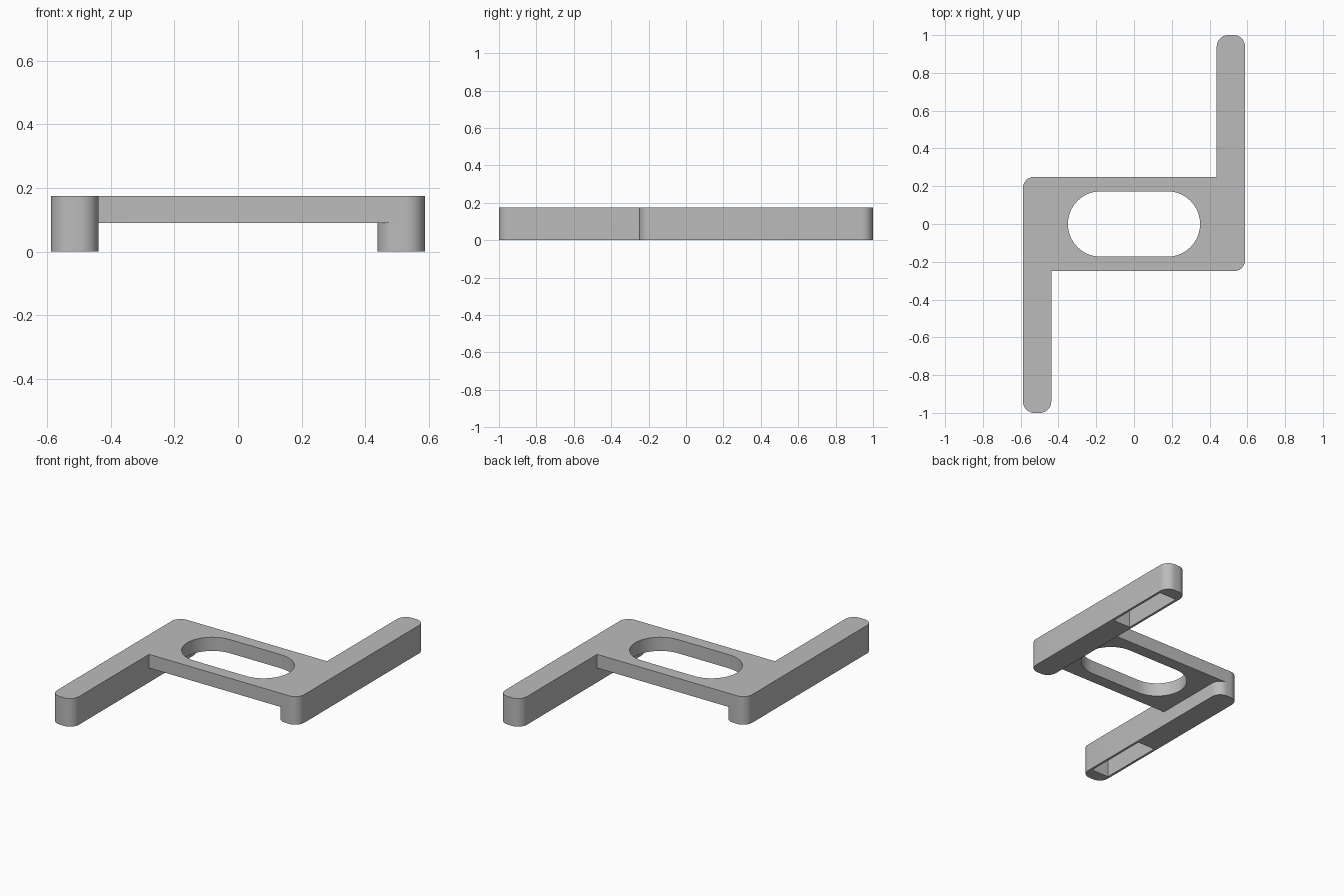
import bpy, bmesh, math

cube = bpy.data.objects.get("Cube")
if cube:
    bpy.data.objects.remove(cube, do_unlink=True)

grey = bpy.data.materials.new("plain grey")
grey.use_nodes = True
GREY = (0.5, 0.5, 0.5, 1)
grey.diffuse_color = GREY
grey.node_tree.nodes["Principled BSDF"].inputs["Base Color"].default_value = GREY

HEIGHT = 0.175
PLATE_BOTTOM = 0.09
BAR_X, BAR_WIDTH = 0.513, 0.15
SEGMENTS = 10


def prism(name, center, size, z0, z1, radius=0):
    """Upright prism with an optionally rounded rectangular outline."""
    hx, hy = size[0] / 2 - radius, size[1] / 2 - radius
    steps = SEGMENTS if radius else 0
    outline = []
    for i, (sx, sy) in enumerate([(1, 1), (-1, 1), (-1, -1), (1, -1)]):
        for k in range(steps + 1):
            a = math.pi / 2 * (i + (k / steps if steps else 0))
            outline.append((center[0] + sx * hx + radius * math.cos(a),
                            center[1] + sy * hy + radius * math.sin(a)))
    bm = bmesh.new()
    base = bm.faces.new([bm.verts.new((x, y, z0)) for x, y in outline])
    new = bmesh.ops.extrude_face_region(bm, geom=[base])["geom"]
    bmesh.ops.translate(bm, vec=(0, 0, z1 - z0),
                        verts=[v for v in new if isinstance(v, bmesh.types.BMVert)])
    bmesh.ops.remove_doubles(bm, verts=bm.verts, dist=1e-5)
    bmesh.ops.recalc_face_normals(bm, faces=bm.faces)
    mesh = bpy.data.meshes.new(name)
    bm.to_mesh(mesh)
    bm.free()
    mesh.materials.append(grey)
    obj = bpy.data.objects.new(name, mesh)
    bpy.context.collection.objects.link(obj)
    return obj


def combine(target, tool, operation):
    """Apply a boolean and discard the helper."""
    tool.hide_render = True
    mod = target.modifiers.new("boolean", "BOOLEAN")
    mod.operation, mod.object, mod.solver = operation, tool, "EXACT"
    bpy.context.view_layer.objects.active = target
    bpy.ops.object.modifier_apply(modifier=mod.name)
    bpy.data.objects.remove(tool, do_unlink=True)


# Raised centre plate
bracket = prism("bracket", (0, 0), (2 * BAR_X, 0.5), PLATE_BOTTOM, HEIGHT)

# Two opposed arms, each with a pocket in its underside near the tip
for side in (1, -1):
    arm = prism("arm", (side * BAR_X, side * 0.375), (BAR_WIDTH, 1.25), 0, HEIGHT, 0.06)
    combine(bracket, arm, "UNION")
    pocket = prism("pocket_cutter", (side * BAR_X, side * 0.71), (0.12, 0.42), -0.1, 0.125)
    combine(bracket, pocket, "DIFFERENCE")

# Round-ended opening through the plate
opening = prism("opening_cutter", (0, 0), (0.7, 0.346), -0.1, 0.3, 0.1729)
combine(bracket, opening, "DIFFERENCE")

# Smooth the rounded corners, keep edges sharp
bpy.ops.object.select_all(action="DESELECT")
bracket.select_set(True)
bpy.context.view_layer.objects.active = bracket
bpy.ops.object.shade_smooth_by_angle(angle=math.radians(30))
